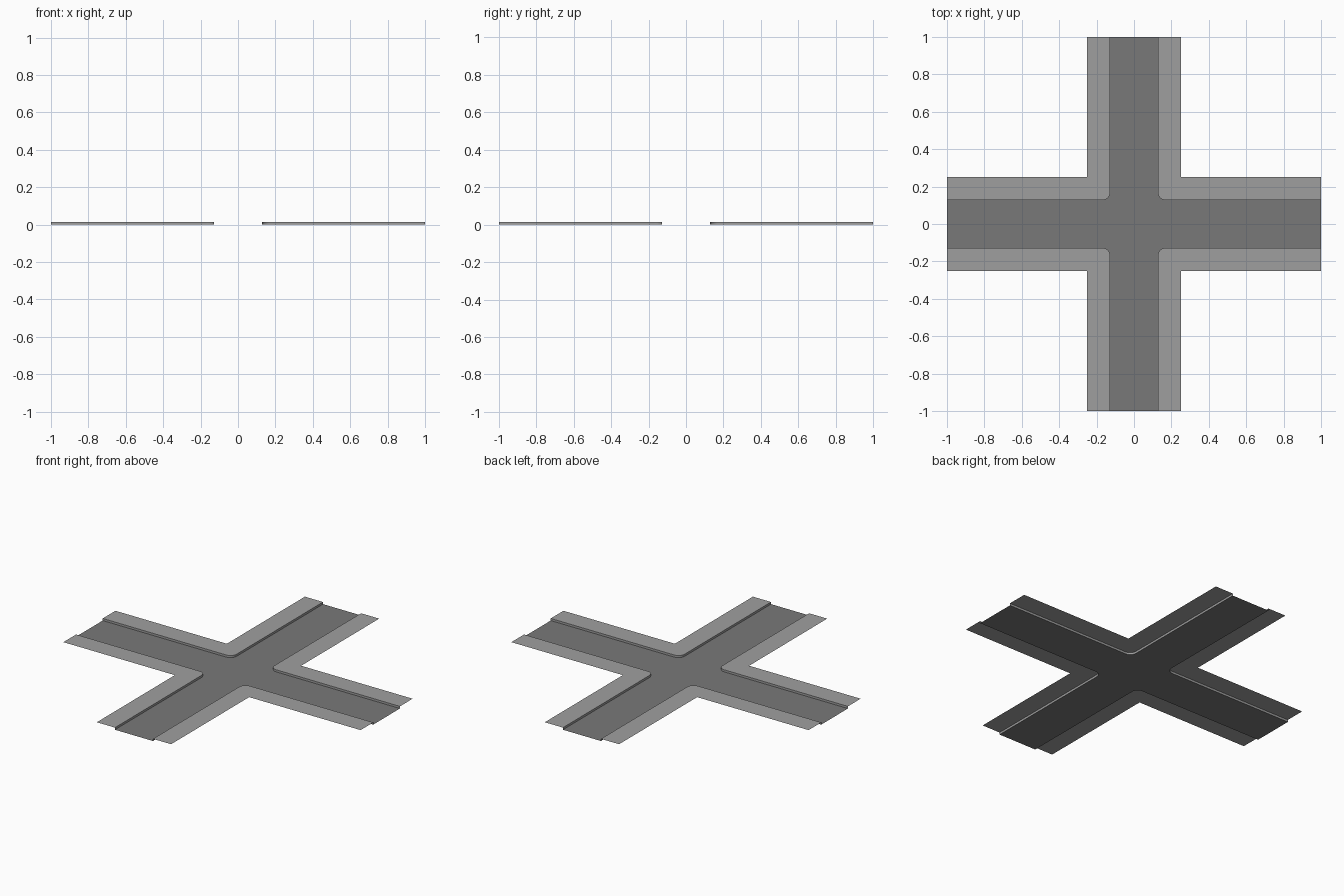
import bpy, bmesh, math

if "Cube" in bpy.data.objects:
    bpy.data.objects.remove(bpy.data.objects["Cube"])

HALF = 1.0      # arm length from the centre
OUTER = 0.25    # outer edge of the pavement
INNER = 0.128   # kerb line
R = 0.04        # rounded kerb corner radius
H = 0.013       # kerb height
STEPS = 6


def material(name, v):
    m = bpy.data.materials.new(name)
    m.diffuse_color = (v, v, v, 1)
    m.use_nodes = True
    m.node_tree.nodes["Principled BSDF"].inputs["Base Color"].default_value = m.diffuse_color
    return m


def finish(bm, name, mat):
    me = bpy.data.meshes.new(name)
    bm.to_mesh(me)
    bm.free()
    me.materials.append(mat)
    ob = bpy.data.objects.new(name, me)
    bpy.context.collection.objects.link(ob)
    return ob


def turn(p, k):
    x, y = p
    for _ in range(k):
        x, y = -y, x
    return x, y


# Kerb line in the +x +y quadrant, from the east arm end to the north arm end
c = INNER + R
arc = [(c - R * math.sin(a), c - R * math.cos(a))
       for a in (math.pi / 2 * i / STEPS for i in range(STEPS + 1))]
kerb = [(HALF, INNER)] + arc + [(INNER, HALF)]

# Outer line of the pavement, matched point for point with the kerb line
outer = [(HALF, OUTER)] + [(OUTER, OUTER)] * len(arc) + [(OUTER, HALF)]

asphalt = material("asphalt_grey", 0.191)
concrete = material("pavement_grey", 0.347)

# Road: one flat cross-shaped sheet
bm = bmesh.new()
loop = [turn(p, k) for k in range(4) for p in kerb]
f = bm.faces.new([bm.verts.new((x, y, 0)) for x, y in loop])
f.normal_update()
if f.normal.z < 0:
    f.normal_flip()
bmesh.ops.triangulate(bm, faces=[f])
finish(bm, "road", asphalt)

# Pavements: raised L-shaped sheets with a kerb face down to the road
for k, name in enumerate(("north_east", "north_west", "south_west", "south_east")):
    bm = bmesh.new()

    def row(pts, z):
        return [bm.verts.new((*turn(p, k), z)) for p in pts]

    low, top, out = row(kerb, 0), row(kerb, H), row(outer, H)
    for i in range(len(kerb) - 1):
        bm.faces.new((low[i + 1], low[i], top[i], top[i + 1]))
        bm.faces.new((top[i + 1], top[i], out[i], out[i + 1]))
    bmesh.ops.remove_doubles(bm, verts=bm.verts, dist=1e-5)
    bm.normal_update()
    # top faces up, kerb faces towards the road
    sx, sy = turn((1, 1), k)
    for f in bm.faces:
        if f.normal.z < -0.5 or (abs(f.normal.z) < 0.5 and f.normal.x * sx + f.normal.y * sy > 0):
            f.normal_flip()
    finish(bm, "pavement_" + name, concrete)
